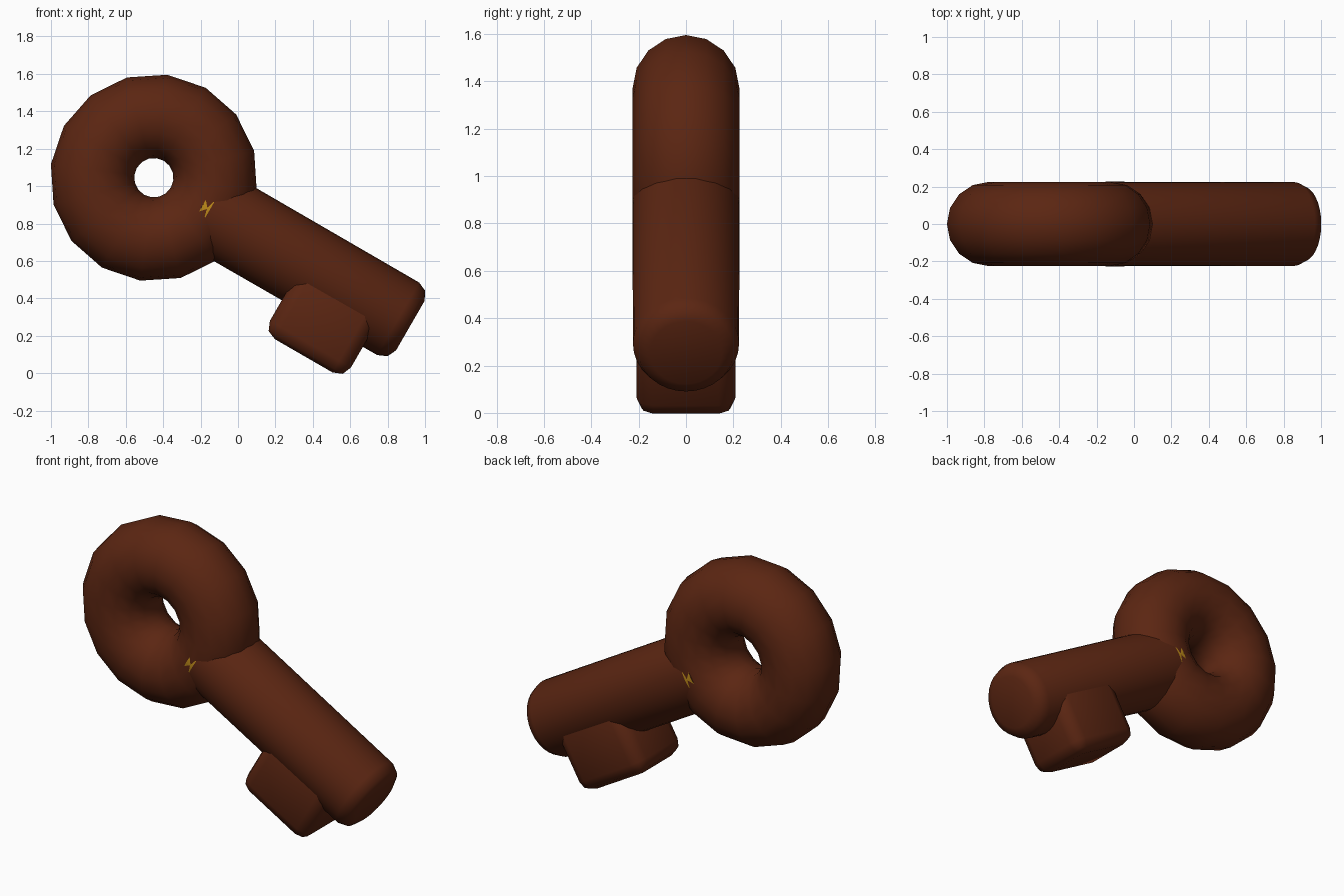
import bpy, bmesh
from math import radians, sin, cos, tau
from mathutils import Matrix

if "Cube" in bpy.data.objects:
    bpy.data.objects.remove(bpy.data.objects["Cube"])

# Local key frame: x runs from the ring centre down the shaft, tilted 30 degrees
FRAME = Matrix.Translation((-0.45, 0, 1.045)) @ Matrix.Rotation(radians(30), 4, 'Y')


def material(name, colour):
    m = bpy.data.materials.new(name)
    m.diffuse_color = colour
    m.use_nodes = True
    m.node_tree.nodes["Principled BSDF"].inputs["Base Color"].default_value = m.diffuse_color
    return m


brown = material("brown", (0.105, 0.019, 0.006, 1))
gold = material("gold", (0.50, 0.25, 0.01, 1))


def finish(obj, angle):
    obj.data.materials.append(brown)
    bpy.ops.object.select_all(action='DESELECT')
    obj.select_set(True)
    bpy.context.view_layer.objects.active = obj
    bpy.ops.object.shade_smooth_by_angle(angle=radians(angle))


def add_mesh(name, bm):
    bmesh.ops.recalc_face_normals(bm, faces=bm.faces)
    me = bpy.data.meshes.new(name)
    bm.to_mesh(me)
    bm.free()
    obj = bpy.data.objects.new(name, me)
    bpy.context.collection.objects.link(obj)
    obj.matrix_world = FRAME
    return obj


# Ring handle
bpy.ops.mesh.primitive_torus_add(major_radius=0.33, minor_radius=0.225,
                                 major_segments=16, minor_segments=16)
ring = bpy.context.object
ring.name = "ring_handle"
ring.matrix_world = FRAME @ Matrix.Rotation(radians(90), 4, 'X')
finish(ring, 60)

# Shaft: lathed profile (distance along, radius), with a thin gold collar at its start
profile = [(0.29, 0.15), (0.30, 0.224), (0.345, 0.226), (0.40, 0.226),
           (1.508, 0.224), (1.559, 0.202), (1.583, 0.152)]
SIDES = 32
bm = bmesh.new()
rings = [[bm.verts.new((a, r * cos(tau * i / SIDES), r * sin(tau * i / SIDES)))
          for i in range(SIDES)] for a, r in profile]
for k in range(len(rings) - 1):
    for i in range(SIDES):
        j = (i + 1) % SIDES
        f = bm.faces.new((rings[k][i], rings[k][j], rings[k + 1][j], rings[k + 1][i]))
        f.material_index = 1 if k == 1 else 0
bm.faces.new(rings[0])
bm.faces.new(rings[-1])
shaft = add_mesh("shaft", bm)
finish(shaft, 60)
# slot 1 holds the gold; reassign indices after slots exist
shaft.data.materials.append(gold)
for p in shaft.data.polygons:
    p.material_index = 1 if p.index // SIDES == 1 else 0

# Tooth: rounded block below the shaft
bm = bmesh.new()
bmesh.ops.create_cube(bm, size=1, matrix=Matrix.Translation((1.17, 0, -0.212))
                      @ Matrix.Diagonal((0.50, 0.42, 0.424, 1)))
bmesh.ops.bevel(bm, geom=bm.edges[:], offset=0.072, segments=2,
                profile=0.5, affect='EDGES')
tooth = add_mesh("tooth", bm)
finish(tooth, 60)
